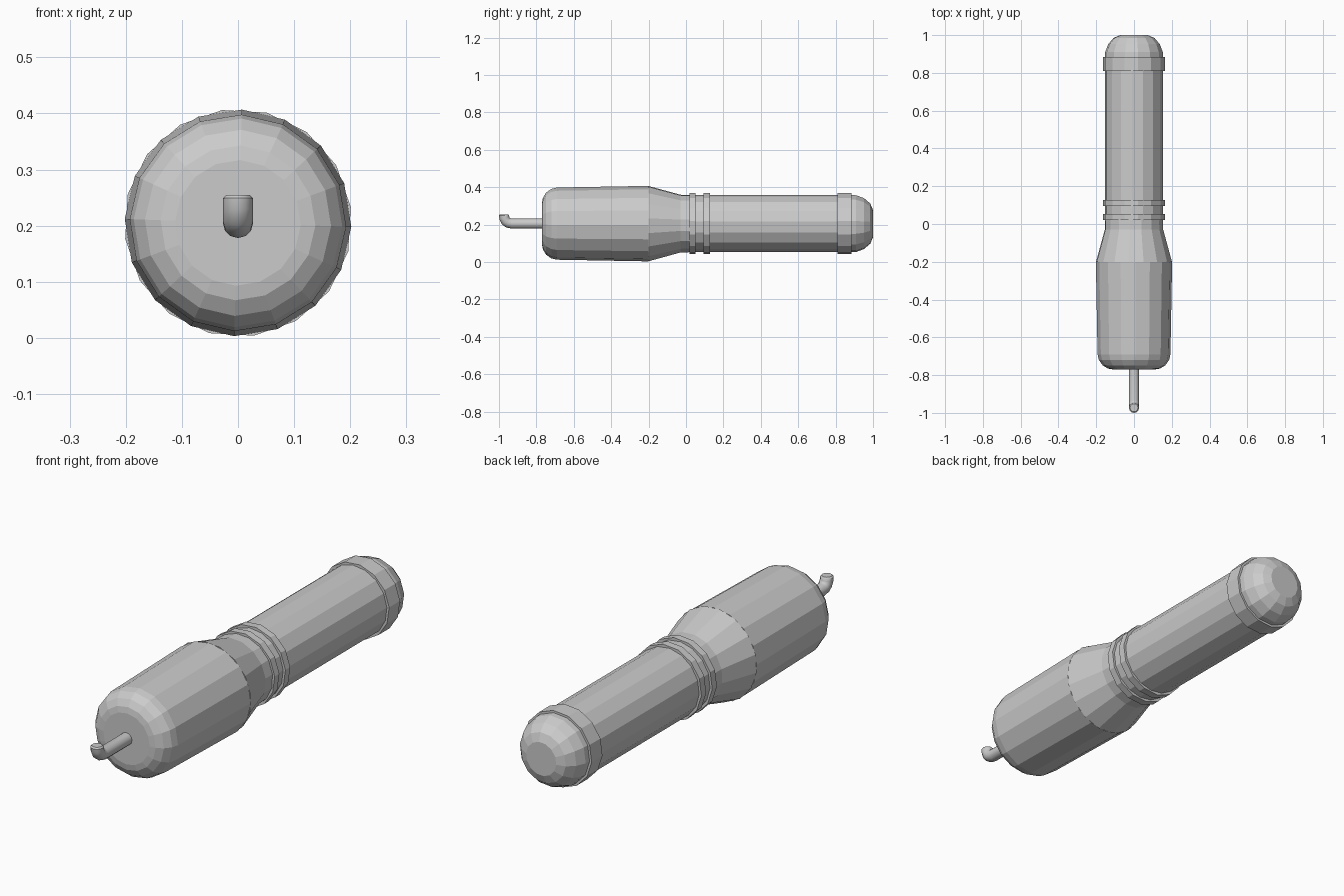
import bpy, bmesh, math
from mathutils import Vector

if "Cube" in bpy.data.objects:
    bpy.data.objects.remove(bpy.data.objects["Cube"])

CZ = 0.205  # height of the long axis


def loft(name, sections, sides, turn=0.0, smooth=None):
    """Sections: (y, z, radius, tilt); circles swept along the y-z plane, ends capped."""
    bm = bmesh.new()
    rings = []
    for y, z, r, tilt in sections:
        t = math.radians(tilt)
        up = Vector((0, math.sin(t), math.cos(t)))
        ring = []
        for i in range(sides):
            a = 2 * math.pi * i / sides + math.radians(turn)
            ring.append(bm.verts.new(Vector((0, y, z)) + Vector((r * math.cos(a), 0, 0)) + up * r * math.sin(a)))
        rings.append(ring)
    for a, b in zip(rings, rings[1:]):
        for i in range(sides):
            j = (i + 1) % sides
            bm.faces.new((a[i], a[j], b[j], b[i]))
    bm.faces.new(rings[0])
    bm.faces.new(rings[-1][::-1])
    bmesh.ops.recalc_face_normals(bm, faces=bm.faces)
    me = bpy.data.meshes.new(name)
    bm.to_mesh(me)
    bm.free()
    ob = bpy.data.objects.new(name, me)
    bpy.context.collection.objects.link(ob)
    if smooth:
        bpy.context.view_layer.objects.active = ob
        ob.select_set(True)
        bpy.ops.object.shade_smooth_by_angle(angle=math.radians(smooth))
        ob.select_set(False)
    return ob


def lathe(name, profile, sides, turn=0.0, smooth=None):
    return loft(name, [(y, CZ, r, 0) for y, r in profile], sides, turn, smooth)


# wide front body with rounded nose
lathe("body", [(-0.77, 0.112), (-0.765, 0.138), (-0.748, 0.166), (-0.72, 0.186),
               (-0.69, 0.193), (-0.20, 0.202)], 16, -2)

# tapered shoulder between body and grip
lathe("shoulder", [(-0.20, 0.203), (-0.03, 0.156), (0.03, 0.154)], 16, 8)

# grip tube
lathe("grip", [(-0.05, 0.153), (0.86, 0.153)], 16, 4)

# collar rings and the wider end band
for name, y0, y1 in (("collar_ring_1", 0.02, 0.052),
                     ("collar_ring_2", 0.094, 0.127),
                     ("end_band", 0.81, 0.885)):
    lathe(name, [(y0, 0.164), (y1, 0.164)], 14, 5)

# rounded end cap
lathe("end_cap", [(0.87, 0.155), (0.91, 0.153), (0.952, 0.137),
                  (0.985, 0.109), (1.0, 0.073)], 14, 5)

# hooked wire at the nose
R = 0.027
loft("nose_hook", [(-0.75, CZ, R, 0), (-0.932, CZ, R, 0), (-0.950, 0.209, R, 25),
                   (-0.963, 0.218, R, 50), (-0.971, 0.234, R, 78), (-0.973, 0.249, R, 90),
                   (-0.973, 0.255, 0.021, 90)], 12, 0, 40)
